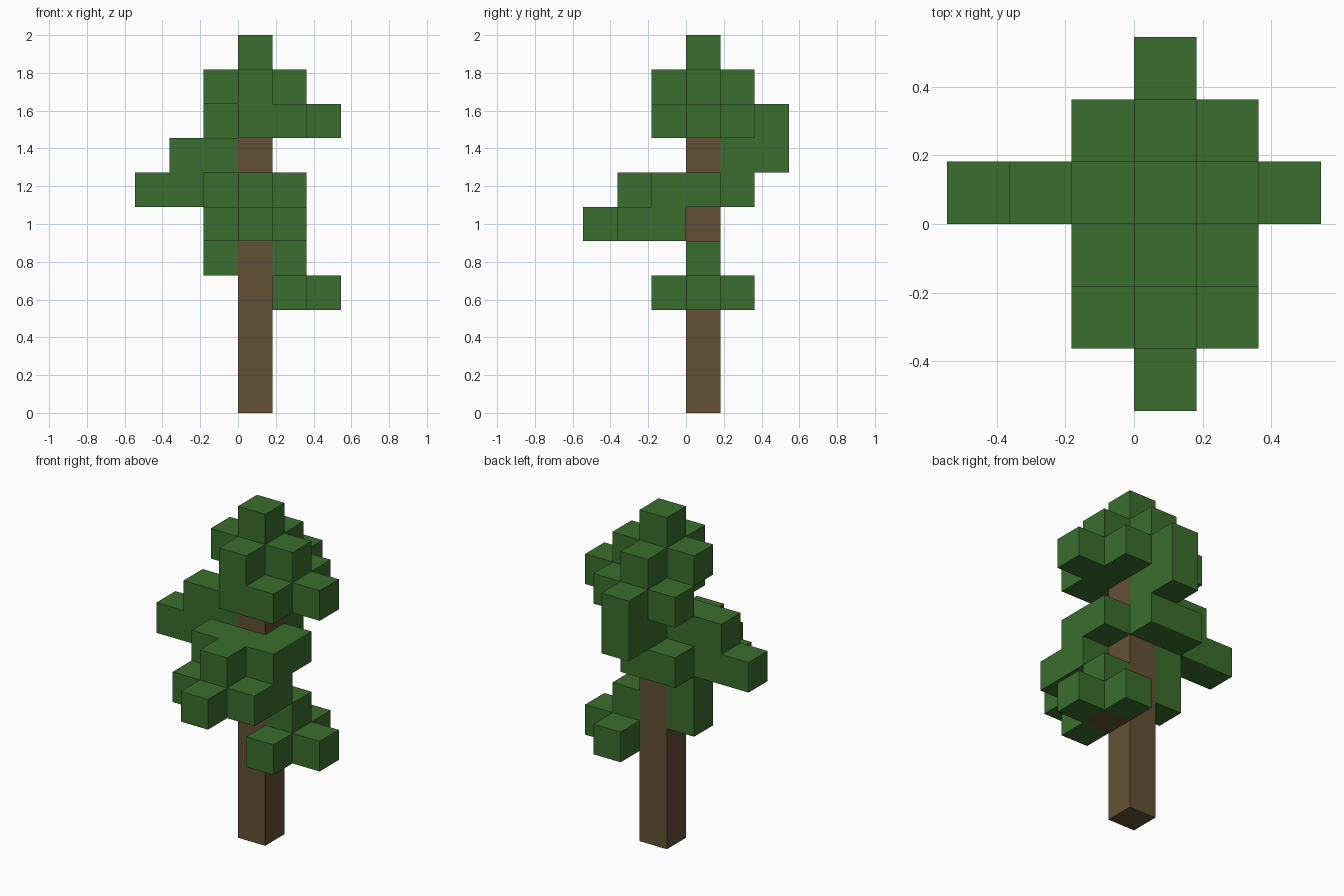
import bpy, bmesh
from mathutils import Vector

cube = bpy.data.objects.get("Cube")
if cube:
    bpy.data.objects.remove(cube, do_unlink=True)

UNIT = 2 / 11  # edge of one block


def material(name, rgb):
    m = bpy.data.materials.new(name)
    m.use_nodes = True
    m.diffuse_color = (*rgb, 1)
    bsdf = next(n for n in m.node_tree.nodes if n.type == 'BSDF_PRINCIPLED')
    bsdf.inputs["Base Color"].default_value = (*rgb, 1)
    bsdf.inputs["Roughness"].default_value = 0.9
    return m


bark = material("bark brown", (0.127, 0.081, 0.034))
leaf = material("leaf green", (0.043, 0.157, 0.026))


def cluster(x, y, z, missing=()):
    """Four blocks around a centre, the centre itself and one block on top."""
    sides = {"right": (x - 1, y, z), "left": (x + 1, y, z),
             "front": (x, y - 1, z), "back": (x, y + 1, z)}
    cells = {c for k, c in sides.items() if k not in missing}
    return cells | {(x, y, z), (x, y, z + 1)}


# Each part is a set of block positions
trunk = {(0, 0, z) for z in range(8)}
low_twig = {(1, 0, 3)}
parts = {
    "trunk": (trunk, bark),
    "low_twig": (low_twig, bark),
    "low_foliage": (cluster(1, 0, 3) | {(-1, 0, 4), (-1, 0, 5)}, leaf),
    "front_foliage": (cluster(0, -2, 5) | {(1, -1, 5), (0, -1, 6)}, leaf),
    "middle_foliage": ({(1, 0, 6), (1, -1, 6), (-1, -1, 6),
                        (0, 1, 6), (-1, 1, 6)}, leaf),
    "right_foliage": (cluster(-2, 0, 6, ("front", "back")) | {(-1, 0, 7)}, leaf),
    "back_foliage": (cluster(0, 1, 8) | {(0, 1, 7), (0, 2, 7)}, leaf),
    "left_foliage": (cluster(1, 0, 8) | {(0, -1, 8)}, leaf),
    "crown_foliage": (cluster(0, 0, 9), leaf),
}

# Earlier parts keep shared blocks, so none is built twice
taken = set()
for name, (cells, mat) in parts.items():
    parts[name] = (cells - taken, mat)
    taken |= cells

AXES = [Vector(v) for v in ((1, 0, 0), (0, 1, 0), (0, 0, 1))]


def build(name, cells, mat):
    """Make the outer skin of a group of blocks."""
    bm = bmesh.new()
    for cell in sorted(cells):
        centre = Vector(cell) + Vector((0.5, 0.5, 0.5))
        for i in range(3):
            for sign in (-1, 1):
                n = AXES[i] * sign
                if tuple(int(c) for c in Vector(cell) + n) in taken:
                    continue
                u, v = AXES[(i + 1) % 3] / 2, AXES[(i + 2) % 3] / 2 * sign
                mid = centre + n / 2
                corners = (mid - u - v, mid + u - v, mid + u + v, mid - u + v)
                bm.faces.new([bm.verts.new(c * UNIT) for c in corners])
    bmesh.ops.remove_doubles(bm, verts=bm.verts[:], dist=0.001)
    bmesh.ops.dissolve_limit(bm, angle_limit=0.01, verts=bm.verts[:],
                             edges=bm.edges[:])
    mesh = bpy.data.meshes.new(name)
    bm.to_mesh(mesh)
    bm.free()
    mesh.materials.append(mat)
    bpy.context.collection.objects.link(bpy.data.objects.new(name, mesh))


for name, (cells, mat) in parts.items():
    build(name, cells, mat)
